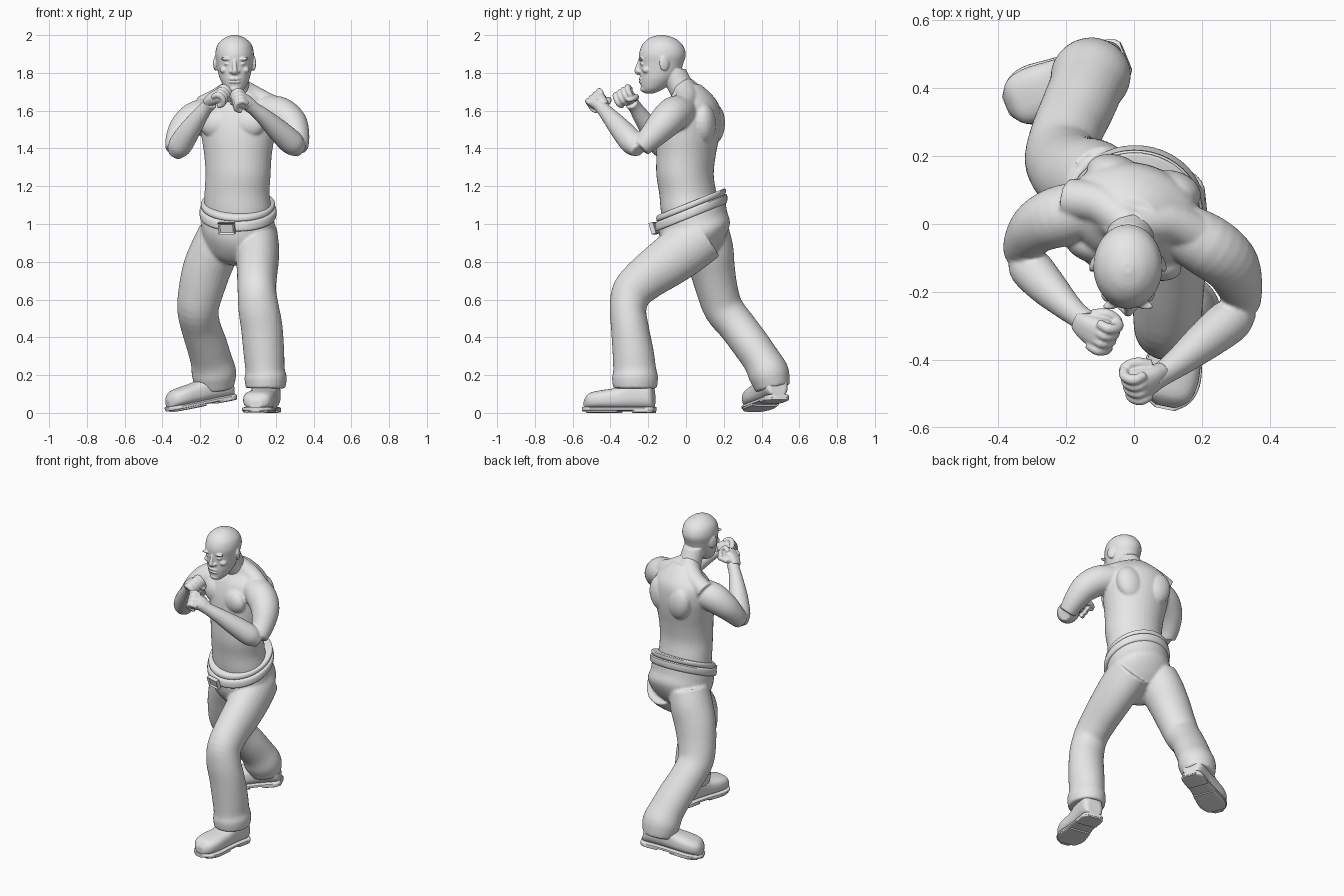
import bpy, bmesh, math
from mathutils import Vector, Matrix

cube = bpy.data.objects.get("Cube")
if cube:
    bpy.data.objects.remove(cube, do_unlink=True)

grey = bpy.data.materials.new("plain_grey")
grey.use_nodes = True
GREY = (0.8, 0.8, 0.8, 1)
grey.diffuse_color = GREY
next(n for n in grey.node_tree.nodes if n.type == 'BSDF_PRINCIPLED').inputs["Base Color"].default_value = GREY

X, Z = Vector((1, 0, 0)), Vector((0, 0, 1))
SIDE = Vector((0.96, -0.27, 0)).normalized()    # the twisted body's left
FRONT = Vector((-0.27, -0.96, 0)).normalized()
TILT = Vector((0, -0.4, 1)).normalized()        # slope of the waist


def spline(a, b, c, d, t):
    return 0.5 * (2 * b + (c - a) * t + (2 * a - 5 * b + 4 * c - d) * t ** 2
                  + (3 * b - a - 3 * c + d) * t ** 3)


def loft(bm, stations, side=X, axis=None, power=1.0, mat=Matrix(), n=28, steps=4):
    """Closed tube through (x, y, z, radius[, second radius]) stations."""
    st = [s if len(s) == 5 else (*s, s[3]) for s in stations]
    path = []
    for i in range(len(st) - 1):
        quad = (st[max(i - 1, 0)], st[i], st[i + 1], st[min(i + 2, len(st) - 1)])
        path += [[spline(*v, k / steps) for v in zip(*quad)] for k in range(steps)]
    path.append(list(st[-1]))
    rings = []
    for i, p in enumerate(path):
        c = Vector(p[:3])
        t = axis or (Vector(path[min(i + 1, len(path) - 1)][:3])
                     - Vector(path[max(i - 1, 0)][:3])).normalized()
        u = (side - t * side.dot(t)).normalized()
        v = t.cross(u)
        ring = []
        for k in range(n):
            a = math.tau * k / n
            ca, sa = [math.copysign(abs(f(a)) ** power, f(a)) for f in (math.cos, math.sin)]
            ring.append(bm.verts.new(mat @ (c + u * ca * p[3] + v * sa * p[4])))
        rings.append(ring)
    for r, s in zip(rings, rings[1:]):
        for k in range(n):
            bm.faces.new((r[k], r[(k + 1) % n], s[(k + 1) % n], s[k]))
    bm.faces.new(rings[0][::-1])
    bm.faces.new(rings[-1])


def blob(bm, loc, size, yaw=0.0, tip=0.0):
    m = (Matrix.Translation(loc) @ Matrix.Rotation(yaw, 4, 'Z')
         @ Matrix.Rotation(tip, 4, 'Y') @ Matrix.Diagonal((*size, 1)))
    bmesh.ops.create_uvsphere(bm, u_segments=20, v_segments=12, radius=1, matrix=m)


def finish(name, bm, voxel=None, smooth=3):
    bmesh.ops.recalc_face_normals(bm, faces=bm.faces)
    me = bpy.data.meshes.new(name)
    bm.to_mesh(me)
    bm.free()
    me.materials.append(grey)
    ob = bpy.data.objects.new(name, me)
    bpy.context.collection.objects.link(ob)
    if voxel:
        mod = ob.modifiers.new("blend", 'REMESH')
        mod.mode, mod.voxel_size, mod.use_smooth_shade = 'VOXEL', voxel, True
        mod = ob.modifiers.new("soften", 'SMOOTH')
        mod.factor, mod.iterations = 0.5, smooth
    else:
        bpy.context.view_layer.objects.active = ob
        ob.select_set(True)
        bpy.ops.object.shade_smooth_by_angle(angle=math.radians(40))
        ob.select_set(False)
    return ob


# Bare torso, with chest and back muscles
body = bmesh.new()
loft(body, [(0, .03, .96, .165, .14), (0, .025, 1.06, .18, .155), (-.005, .01, 1.16, .174, .15),
            (0, -.005, 1.26, .174, .15), (0, 0, 1.36, .18, .155), (0, .01, 1.46, .195, .163),
            (0, .02, 1.55, .205, .16), (0, .03, 1.63, .19, .14), (0, .03, 1.69, .13, .1),
            (-.005, 0, 1.74, .075, .075)], side=SIDE, axis=Z, n=40)
yaw = math.atan2(SIDE.y, SIDE.x)
for s in (-1, 1):
    mid = Vector((0, .02, 1.53)) + SIDE * s * .088
    blob(body, mid + FRONT * .115, (.09, .05, .075), yaw)
    blob(body, mid - FRONT * .105, (.085, .06, .11), yaw, s * .2)
    # Slope from the neck to the shoulder
    top = Vector((0, .02, 1.615)) + SIDE * s * .2
    loft(body, [(-.01, -.01, 1.73, .055), (*(Vector((0, .03, 1.665)) + SIDE * s * .1), .06),
                (*top, .06)], side=FRONT)

# Arms: upper arm and forearm on each side
for arm in (
    [(.1, 0, 1.6, .08), (.21, -.06, 1.585, .092), (.28, -.115, 1.535, .086),
     (.31, -.18, 1.465, .069), (.32, -.24, 1.405, .053)],
    [(.335, -.255, 1.385, .035), (.29, -.28, 1.425, .064), (.22, -.335, 1.49, .06),
     (.14, -.4, 1.565, .045), (.085, -.44, 1.61, .036), (.05, -.46, 1.635, .038)],
    [(-.1, .05, 1.59, .08), (-.21, .025, 1.565, .09), (-.28, -.005, 1.515, .08),
     (-.32, -.05, 1.45, .064), (-.335, -.09, 1.395, .05)],
    [(-.34, -.1, 1.365, .035), (-.31, -.125, 1.41, .062), (-.26, -.18, 1.49, .058),
     (-.2, -.24, 1.575, .043), (-.165, -.27, 1.62, .036), (-.14, -.29, 1.645, .038)],
):
    loft(body, arm, side=Z)
finish("bare_torso_and_arms", body, .007)


# Fists: palm, four curled fingers and a thumb
def fist(name, centre, forward, thumb, hand):
    f = Vector(forward).normalized()
    t = Vector(thumb)
    t = (t - f * t.dot(f)).normalized()
    back = t.cross(f) * hand
    m = Matrix((f, t, back)).transposed().to_4x4()
    m.translation = Vector(centre)
    bm = bmesh.new()
    loft(bm, [(-.065, 0, 0, .03, .025), (-.02, 0, .005, .043, .032), (.03, 0, 0, .05, .035),
              (.045, 0, 0, .04, .025)], side=Vector((0, 1, 0)), power=.8, mat=m)
    for k in range(4):
        y = .041 - k * .027
        x = -.004 * k
        loft(bm, [(x + .015, y, .022, .013), (x + .05, y, .02, .016), (x + .062, y, -.01, .015),
                  (x + .045, y, -.037, .015), (x + .01, y * .9, -.038, .012)],
             side=Vector((0, 1, 0)), mat=m, n=12)
    loft(bm, [(-.03, .035, -.01, .018), (.005, .052, -.03, .017), (.035, .04, -.05, .015),
              (.045, .015, -.053, .01)], side=Z, mat=m, n=12)
    finish(name, bm, .004, 2)


fist("left_fist", (.035, -.462, 1.645), (-.75, -.4, .4), (0, .8, .5), 1)
fist("right_fist", (-.115, -.315, 1.67), (.75, -.45, .4), (0, 1, .3), -1)

# Head and neck
head = bmesh.new()
loft(head, [(-.005, .015, 1.65, .085, .08), (-.01, -.03, 1.73, .07, .075),
            (-.016, -.075, 1.82, .067, .075)], axis=Z)
loft(head, [(-.016, -.195, 1.692, .022, .025), (-.016, -.178, 1.715, .05, .058),
            (-.017, -.153, 1.76, .075, .09), (-.018, -.138, 1.8, .087, .106),
            (-.018, -.13, 1.85, .095, .116), (-.018, -.125, 1.9, .102, .124),
            (-.018, -.125, 1.95, .09, .106), (-.018, -.128, 1.985, .054, .065),
            (-.018, -.13, 2.0, .014, .016)], axis=Z, n=36)
loft(head, [(-.018, -.242, 1.87, .009), (-.018, -.254, 1.835, .011), (-.018, -.257, 1.81, .016),
            (-.018, -.246, 1.797, .012)], n=14)                                  # nose
for z, depth in ((1.768, .013), (1.752, .013)):                                  # lips
    blob(head, (-.018, -.238, z), (.033, depth, .007))
blob(head, (-.017, -.218, 1.715), (.033, .024, .02))                             # chin
for s in (-1, 1):
    x = -.018
    blob(head, (x + s * .038, -.233, 1.872), (.038, .016, .009), -s * .35, -s * .1)  # brow
    blob(head, (x + s * .037, -.226, 1.848), (.02, .016, .009), -s * .3)             # eye
    blob(head, (x + s * .017, -.246, 1.806), (.012, .012, .009))                     # nostril
    blob(head, (x + s * .05, -.205, 1.815), (.03, .025, .02), -s * .5)               # cheek
    blob(head, (x + s * .1, -.115, 1.85), (.011, .028, .04), s * .35)                # ear
finish("head_and_neck", head, .005, 2)

# Trousers: pelvis and two legs in a long stride
trousers = bmesh.new()
loft(trousers, [(0, .03, 1.085, .186, .19), (0, .038, 1.0, .194, .192), (.01, .06, .93, .198, .185),
                (0, .07, .85, .16, .13), (-.01, .075, .8, .07, .06)], side=SIDE, axis=TILT, n=40)
loft(trousers, [(.09, .09, .94, .12, .14), (.1, .0, .87, .118, .14), (.103, -.1, .795, .112, .132),
                (.1, -.21, .715, .105, .118), (.1, -.285, .64, .102, .108), (.11, -.307, .55, .108, .097),
                (.126, -.297, .45, .11, .1), (.137, -.28, .32, .108, .109), (.143, -.272, .23, .104, .114),
                (.146, -.27, .185, .112, .122), (.146, -.27, .13, .105, .116)])
loft(trousers, [(-.09, .1, .95, .12, .13), (-.125, .12, .86, .128, .132), (-.165, .14, .76, .128, .12),
                (-.195, .165, .65, .12, .11), (-.212, .2, .55, .11, .105), (-.198, .27, .46, .105, .1),
                (-.165, .345, .36, .108, .1), (-.142, .4, .28, .11, .1), (-.128, .435, .215, .118, .108),
                (-.125, .45, .17, .112, .102), (-.122, .46, .13, .1, .092)])
finish("trousers", trousers, .009, 3)

# Waistband, belt and buckle
for name, z0, z1, grow in (("waistband", 1.085, 1.118, 0), ("belt", 1.035, 1.085, .008)):
    bm = bmesh.new()
    mid = (z0 + z1) / 2
    loft(bm, [(0, .027, z, r + grow, r + .003 + grow) for z, r in
              ((z0, .188), (z0 + .006, .194), (mid, .196), (z1 - .006, .194), (z1, .186))],
         side=SIDE, axis=TILT, n=48, steps=2)
    finish(name, bm)

bm = bmesh.new()
place = (Matrix.Translation((-.06, -.167, .978)) @ Matrix.Rotation(yaw, 4, 'Z')
         @ Matrix.Rotation(.3, 4, 'X'))
bmesh.ops.create_cube(bm, size=1, matrix=Matrix.Diagonal((.088, .024, .062, 1)))
plate = min(bm.faces, key=lambda f: f.calc_center_median().y)
bmesh.ops.inset_region(bm, faces=[plate], thickness=.013)
bmesh.ops.translate(bm, verts=plate.verts, vec=(0, .009, 0))
bmesh.ops.transform(bm, matrix=place, verts=bm.verts)
finish("belt_buckle", bm)


# Shoes: rounded upper on a boxy sole with a heel block
def shoe(side_name, heel, direction, pitch):
    m = (Matrix.Translation(heel) @ Matrix.Rotation(math.atan2(direction[1], direction[0]), 4, 'Z')
         @ Matrix.Rotation(pitch, 4, 'Y'))
    across = Vector((0, 1, 0))
    bm = bmesh.new()
    loft(bm, [(x, 0, .02 + h / 2, w, h / 2) for x, w, h in
              ((.005, .045, .1), (.03, .066, .15), (.12, .07, .155), (.2, .074, .115),
               (.29, .082, .1), (.35, .068, .085), (.38, .03, .05))],
         side=across, axis=X, power=.75, mat=m)
    finish(side_name + "_shoe_upper", bm, .007, 2)
    bm = bmesh.new()
    loft(bm, [(x, 0, .02, w, .012) for x, w in
              ((0, .045), (.03, .068), (.13, .07), (.22, .08), (.3, .088), (.355, .07), (.388, .03))],
         side=across, axis=X, power=.5, mat=m)
    loft(bm, [(x, 0, .012, w, .012) for x, w in ((.002, .045), (.03, .068), (.11, .068))],
         side=across, axis=X, power=.4, mat=m)
    loft(bm, [(x, 0, .012, w, .012) for x, w in ((.19, .074), (.3, .085), (.36, .06))],
         side=across, axis=X, power=.4, mat=m)
    finish(side_name + "_shoe_sole", bm)


shoe("left", (.168, -.165, 0), (-.2, -.98), 0)
shoe("right", (-.02, .495, .07), (-.92, -.38), .18)
